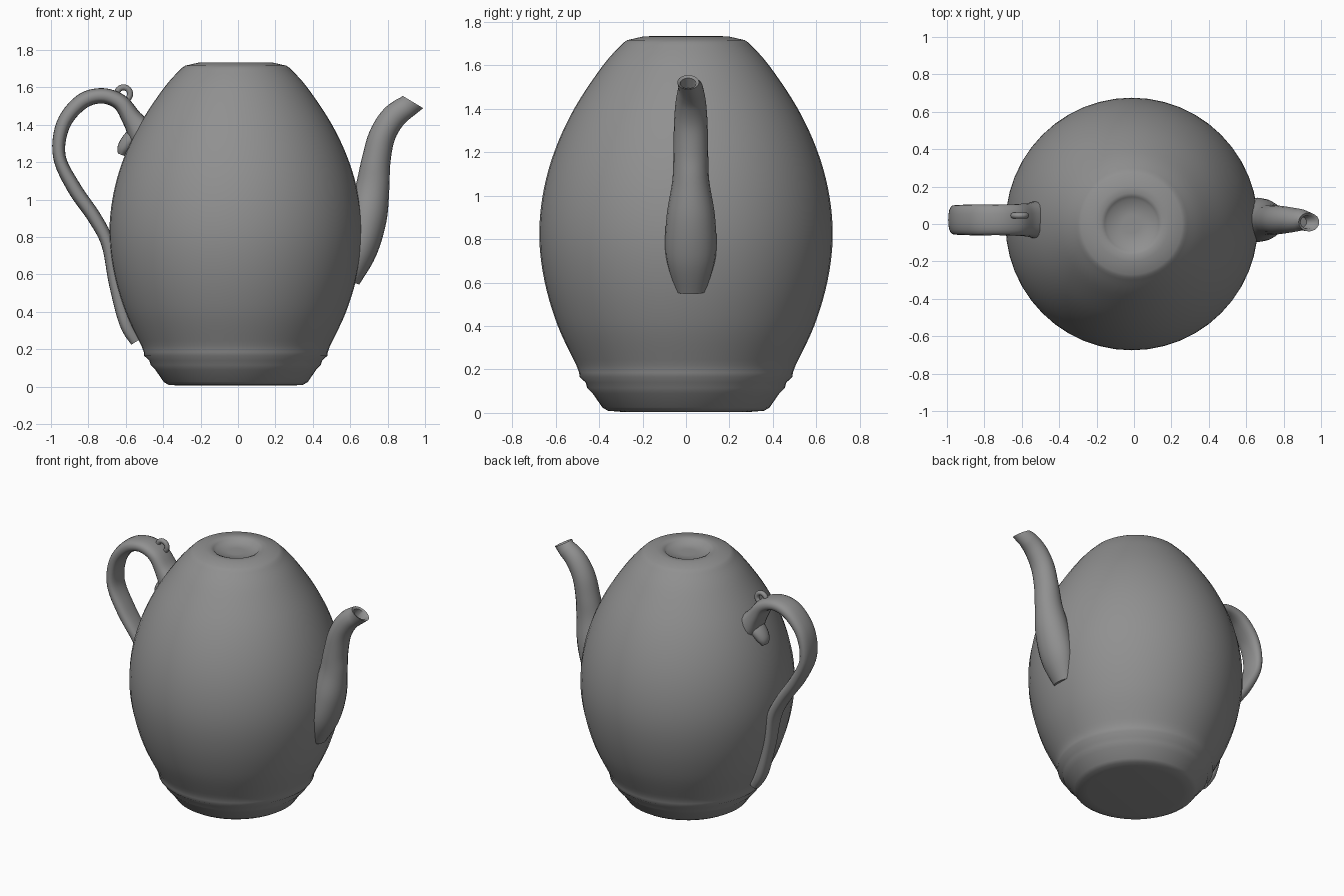
import bpy, bmesh, math
from mathutils import Vector

if "Cube" in bpy.data.objects:
    bpy.data.objects.remove(bpy.data.objects["Cube"])

clay = bpy.data.materials.new("grey clay")
clay.use_nodes = True
grey = (0.28, 0.28, 0.28, 1)
clay.diffuse_color = grey
clay.node_tree.nodes["Principled BSDF"].inputs["Base Color"].default_value = grey


def spline(keys, steps=6):
    """Catmull-Rom interpolation of tuples."""
    out = []
    for i in range(len(keys) - 1):
        ps = [Vector(keys[max(0, min(len(keys) - 1, i + k))]) for k in (-1, 0, 1, 2)]
        a, b, c, d = ps
        for s in range(steps):
            t = s / steps
            out.append(0.5 * (2 * b + (c - a) * t + (2 * a - 5 * b + 4 * c - d) * t ** 2
                              + (3 * b - a - 3 * c + d) * t ** 3))
    return out + [Vector(keys[-1])]


def loft(name, rings, angle=50):
    """Skin a list of equal rings, capping both ends."""
    bm = bmesh.new()
    loops = [[bm.verts.new(p) for p in ring] for ring in rings]
    n = len(loops[0])
    for a, b in zip(loops, loops[1:]):
        for i in range(n):
            j = (i + 1) % n
            bm.faces.new((a[i], a[j], b[j], b[i]))
    bm.faces.new(loops[0][::-1])
    bm.faces.new(loops[-1])
    bmesh.ops.recalc_face_normals(bm, faces=bm.faces)
    mesh = bpy.data.meshes.new(name)
    bm.to_mesh(mesh)
    bm.free()
    obj = bpy.data.objects.new(name, mesh)
    bpy.context.collection.objects.link(obj)
    finish(obj, angle)
    return obj


def finish(obj, angle=50):
    obj.data.materials.append(clay)
    bpy.ops.object.select_all(action="DESELECT")
    obj.select_set(True)
    bpy.context.view_layer.objects.active = obj
    bpy.ops.object.shade_smooth_by_angle(angle=math.radians(angle))


def sweep_rings(path, sides=20, power=1.0):
    """Rings along (x, z, half depth, half width) at right angles to the path."""
    rings = []
    for i, p in enumerate(path):
        tangent = (path[min(i + 1, len(path) - 1)] - path[max(i - 1, 0)]).to_2d().normalized()
        normal = Vector((-tangent.y, tangent.x))
        ring = []
        for k in range(sides):
            a = math.tau * k / sides
            c, s = math.cos(a), math.sin(a)
            u = math.copysign(abs(c) ** power, c) * p[2]
            v = math.copysign(abs(s) ** power, s) * p[3]
            ring.append(Vector((p[0] + normal.x * u, 0.022 + v, p[1] + normal.y * u)))
        rings.append(ring)
    return rings


# Egg-shaped body with banded foot and shallow sunken top
foot = [(0.30, 0.005), (0.36, 0.01), (0.385, 0.025), (0.43, 0.09), (0.455, 0.115),
        (0.462, 0.14), (0.49, 0.165), (0.492, 0.185)]
side = spline([(0.505, 0.22), (0.59, 0.4), (0.65, 0.6), (0.675, 0.8), (0.66, 1.0),
               (0.607, 1.2), (0.515, 1.4), (0.382, 1.6), (0.287, 1.705)], 5)
crown = [(0.27, 1.716), (0.2, 1.732), (0.165, 1.734), (0.145, 1.725), (0.13, 1.708), (0.05, 1.705)]
profile = foot + [tuple(p) for p in side] + crown
SEG = 48
loft("body", [[(-0.012 + r * math.cos(math.tau * i / SEG), r * math.sin(math.tau * i / SEG), z)
               for i in range(SEG)] for r, z in profile], 55)

# Curved spout with hollow, slanted mouth
spout = spline([(0.60, 0.56, 0.05, 0.07), (0.645, 0.72, 0.095, 0.115), (0.69, 0.9, 0.105, 0.112),
                (0.72, 1.07, 0.09, 0.085), (0.737, 1.2, 0.078, 0.08), (0.77, 1.34, 0.071, 0.077),
                (0.835, 1.445, 0.067, 0.068), (0.925, 1.51, 0.058, 0.052)])
rings = sweep_rings(spout)
mouth = Vector((0.935, 0.01, 1.522))
lip_axis = Vector((0.055, 0, -0.033))
lip = [mouth + lip_axis * -math.cos(math.tau * k / 20)
       + Vector((0, 0.05 * math.sin(math.tau * k / 20), 0)) for k in range(20)]
inward = Vector((-0.045, 0, -0.045))
rings = rings[:-2] + [lip]
for scale, depth in ((0.72, 0.1), (0.6, 1.0)):
    rings.append([mouth + (p - mouth) * scale + inward * depth for p in lip])
loft("spout", rings, 60)

# Strap handle, its tail running down the body
handle = spline([(-0.545, 0.24, 0.03, 0.035), (-0.6, 0.34, 0.035, 0.05), (-0.655, 0.55, 0.035, 0.055),
                 (-0.695, 0.76, 0.035, 0.065), (-0.765, 0.9, 0.037, 0.07), (-0.875, 1.06, 0.038, 0.075),
                 (-0.955, 1.23, 0.034, 0.078), (-0.935, 1.4, 0.038, 0.08), (-0.84, 1.52, 0.042, 0.083),
                 (-0.73, 1.555, 0.041, 0.082), (-0.63, 1.52, 0.044, 0.085),
                 (-0.565, 1.43, 0.055, 0.09), (-0.50, 1.34, 0.085, 0.105), (-0.44, 1.28, 0.1, 0.11)])
loft("handle", sweep_rings(handle, 20, 0.8), 60)

# Curled scroll under the upper joint
scroll = spline([(-0.5, 1.37, 0.06, 0.07), (-0.57, 1.325, 0.045, 0.065),
                 (-0.61, 1.275, 0.036, 0.05), (-0.625, 1.24, 0.018, 0.03)])
loft("handle_scroll", sweep_rings(scroll), 60)

# Small tie loop on top of the handle
bpy.ops.mesh.primitive_torus_add(major_radius=0.035, minor_radius=0.016, major_segments=24,
                                 minor_segments=10, location=(-0.612, 0.045, 1.565),
                                 rotation=(math.pi / 2, 0, 0))
loop = bpy.context.object
loop.name = "tie_loop"
finish(loop)
